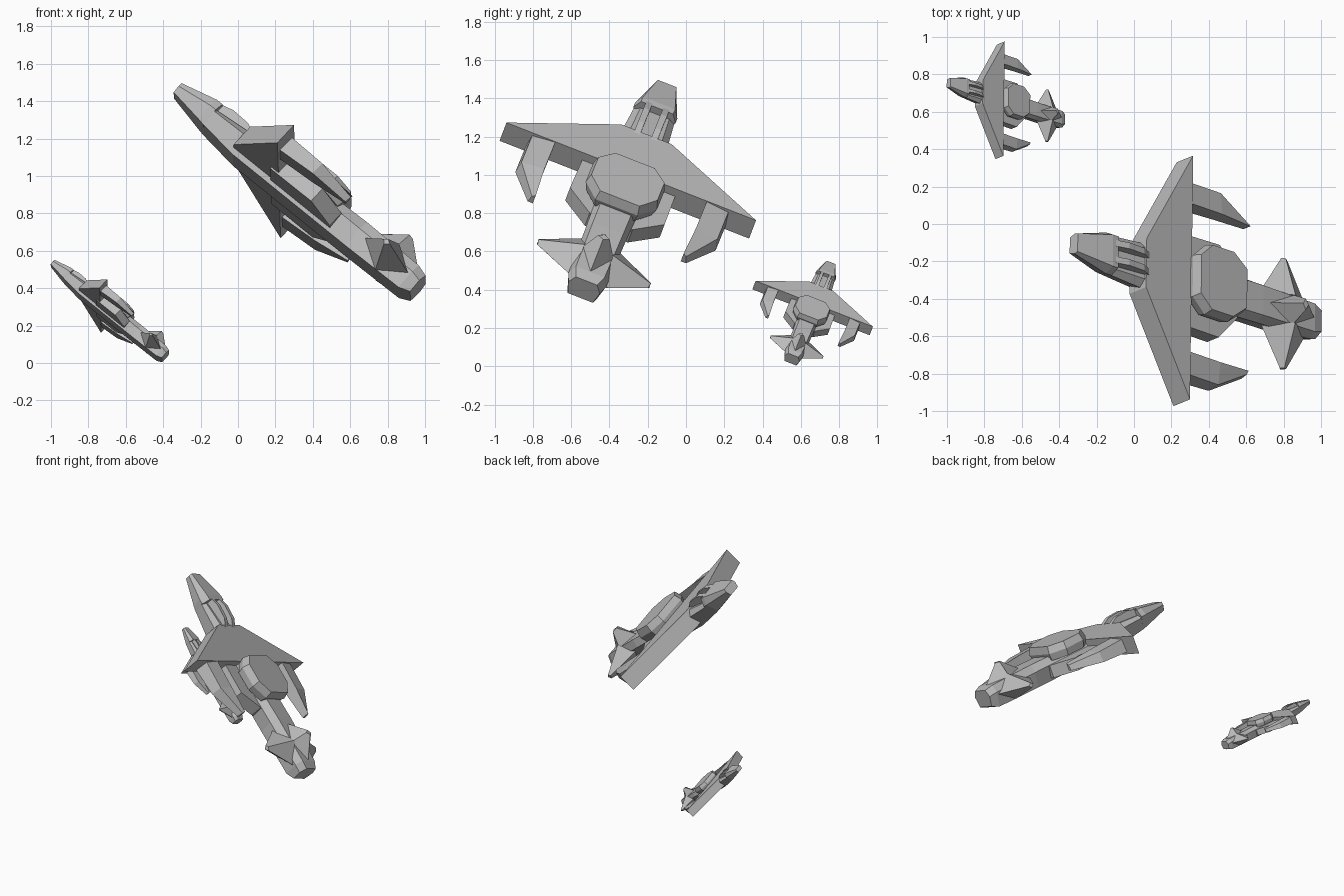
import bpy, bmesh
from mathutils import Matrix, Vector

if "Cube" in bpy.data.objects:
    bpy.data.objects.remove(bpy.data.objects["Cube"])

# Ship frame: local x = forward, y = starboard, z = upper side
fwd = Vector((-.755, .248, .608)).normalized()
side = Vector((-.014, -.93, .366))
side = (side - fwd * side.dot(fwd)).normalized()
up = fwd.cross(side)
ROT = Matrix((fwd, side, up)).transposed().to_4x4()
BIG = Matrix.Translation((.308, -.286, 1.018)) @ ROT
SMALL = Matrix.Translation((-.695, .670, .327)) @ ROT @ Matrix.Scale(.47, 4)

grey = bpy.data.materials.new("hull_grey")
grey.diffuse_color = (.5, .5, .5, 1)
grey.use_nodes = True
grey.node_tree.nodes["Principled BSDF"].inputs["Base Color"].default_value = grey.diffuse_color


def loft(name, rings):
    """Join matching rings of points into a closed solid, placed on both ships."""
    bm = bmesh.new()
    vs = [[bm.verts.new(p) for p in r] for r in rings]
    n = len(vs[0])
    for r0, r1 in zip(vs, vs[1:]):
        for i in range(n):
            bm.faces.new((r0[i], r0[(i + 1) % n], r1[(i + 1) % n], r1[i]))
    bm.faces.new(vs[0])
    bm.faces.new(vs[-1])
    bmesh.ops.recalc_face_normals(bm, faces=bm.faces)
    me = bpy.data.meshes.new(name)
    bm.to_mesh(me)
    bm.free()
    me.materials.append(grey)
    for prefix, mat in (("large_", BIG), ("small_", SMALL)):
        ob = bpy.data.objects.new(prefix + name, me)
        ob.matrix_world = mat
        bpy.context.collection.objects.link(ob)


def plate(name, outline, z0, z1, s=1):
    loft(name, [[(x, s * y, z) for x, y in outline] for z in (z0, z1)])


def ring(x, wt, zt, wm, zm, wb, zb):
    """Six-sided hull section: top, middle and bottom half-widths and heights."""
    return [(x, wt, zt), (x, wm, zm), (x, wb, zb), (x, -wb, zb), (x, -wm, zm), (x, -wt, zt)]


# Nose wedge
loft("nose", [ring(.785, .052, -.025, .058, -.05, .045, -.09),
              ring(.57, .09, .015, .118, -.04, .08, -.13),
              ring(.53, .09, .015, .118, -.04, .08, -.138)])

# Long fuselage with chamfered tail end
loft("fuselage", [ring(.55, .08, -.03, .112, -.05, .08, -.135),
                  ring(.30, .09, -.01, .13, -.05, .085, -.165),
                  ring(-.5, .085, .01, .11, -.05, .08, -.165),
                  ring(-.87, .08, .005, .105, -.05, .08, -.16),
                  ring(-.93, .06, -.01, .088, -.06, .07, -.135)])

# Ridges behind the nose
for s, tag in ((1, "right"), (-1, "left")):
    loft("neck_ridge_" + tag, [
        [(x, s * y, z) for x, z in ((.56, -.06), (.56, .012), (.47, .035), (.36, .03), (.28, -.01), (.28, -.06))]
        for y in (.03, .065)])

# Delta wing with blunt trailing edge
plate("wing", [(.32, .14), (0, .70), (0, -.70), (.32, -.14)], -.135, 0)

# Octagonal dorsal block
def octagon(k, z):
    pts = [(0, .11), (-.08, .185), (-.23, .185), (-.325, .11)]
    pts += [(x, -y) for x, y in reversed(pts)]
    return [(-.16 + (x + .16) * k, y * k, z) for x, y in pts]

loft("dorsal_block", [octagon(1.0, -.03), octagon(1.08, .025), octagon(1.0, .08)])

for s, tag in ((1, "right"), (-1, "left")):
    # Side engine block
    plate("side_block_" + tag, [(.05, .05), (.05, .26), (-.24, .265), (-.37, .12), (-.37, .05)], -.145, -.05, s)
    # Wing pod, tapering to the rear
    loft("wing_pod_" + tag, [
        [(x, s * y, z) for y, z in ((i, zt), (o, zt - .015), (o + .012, zb), (i, zb))]
        for x, i, o, zt, zb in ((.03, .425, .55, -.003, -.12), (-.22, .425, .55, -.01, -.105),
                                (-.43, .415, .432, -.022, -.08))])
    # Side tail fin
    loft("tail_fin_" + tag, [
        [(-.54, s * .08, -.07), (-.71, s * .08, .03), (-.87, s * .08, -.07), (-.71, s * .08, -.165)],
        [(-.69, s * .315, -.07), (-.71, s * .315, -.055), (-.735, s * .31, -.07), (-.71, s * .315, -.09)]])

# Upper tail fin
loft("tail_fin_top", [
    [(-.54, 0, 0), (-.71, .105, -.03), (-.87, 0, 0), (-.71, -.105, -.03)],
    [(-.685, 0, .122), (-.705, .032, .12), (-.725, 0, .122), (-.705, -.032, .12)]])
